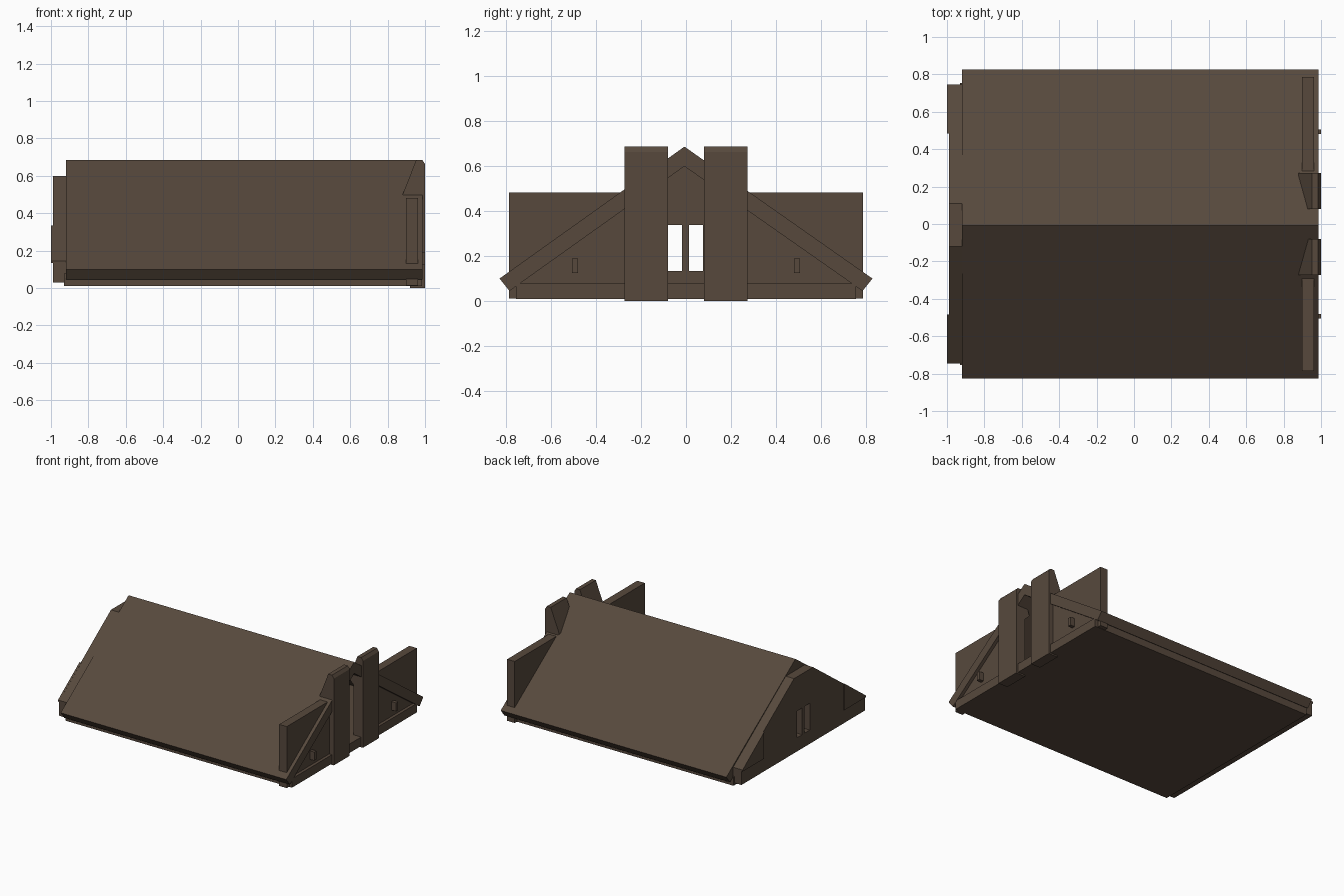
import bpy, bmesh
from mathutils import Vector

if "Cube" in bpy.data.objects:
    bpy.data.objects.remove(bpy.data.objects["Cube"])

mat = bpy.data.materials.new("dark_timber")
mat.diffuse_color = (0.095, 0.066, 0.046, 1)
mat.use_nodes = True
mat.node_tree.nodes["Principled BSDF"].inputs["Base Color"].default_value = mat.diffuse_color


def prism(name, pts, axis, a, b):
    """Extrude a 2D profile: axis 'x' takes (y, z) points, axis 'y' takes (x, z)."""
    def place(p, d):
        return Vector((d, p[0], p[1])) if axis == 'x' else Vector((p[0], d, p[1]))
    bm = bmesh.new()
    lo = [bm.verts.new(place(p, a)) for p in pts]
    hi = [bm.verts.new(place(p, b)) for p in pts]
    bm.faces.new(lo)
    bm.faces.new(hi[::-1])
    n = len(pts)
    for i in range(n):
        bm.faces.new((lo[i], hi[i], hi[(i + 1) % n], lo[(i + 1) % n]))
    bmesh.ops.recalc_face_normals(bm, faces=bm.faces)
    me = bpy.data.meshes.new(name)
    bm.to_mesh(me)
    bm.free()
    me.materials.append(mat)
    ob = bpy.data.objects.new(name, me)
    bpy.context.collection.objects.link(ob)
    return ob


def box(name, x0, x1, y0, y1, z0, z1):
    return prism(name, [(y0, z0), (y1, z0), (y1, z1), (y0, z1)], 'x', x0, x1)


# Floor slab
box("floor_base", -0.93, 0.985, -0.755, 0.755, 0.01, 0.078)

# Gabled roof shell, open underneath
R = -0.007
prism("roof", [(-0.827, 0.10), (R, 0.685), (0.827, 0.10), (0.783, 0.045),
               (R, 0.598), (-0.783, 0.045)], 'x', -0.92, 0.987)

# Rear gable wall with a clipped top and two window openings
gable = prism("rear_gable", [(-0.745, 0.028), (0.745, 0.028), (0.745, 0.145),
                             (0.11, 0.598), (-0.12, 0.598), (-0.745, 0.145)],
              'x', -0.99, -0.92)
for y0, y1 in ((-0.08, -0.018), (0.013, 0.076)):
    cutter = box("window_cutter", -1.1, -0.8, y0, y1, 0.133, 0.337)
    cutter.hide_render = True
    mod = gable.modifiers.new("window", 'BOOLEAN')
    mod.operation = 'DIFFERENCE'
    mod.solver = 'EXACT'
    mod.object = cutter
    bpy.context.view_layer.objects.active = gable
    bpy.ops.object.modifier_apply(modifier=mod.name)
    bpy.data.objects.remove(cutter)

for s, side in ((-1, "left"), (1, "right")):
    # Thin raised plates low on the rear gable
    prism("rear_plate_" + side, [(s * 0.745, 0.133), (s * 0.745, 0.145),
                                 (s * 0.485, 0.335), (s * 0.485, 0.133)],
          'x', -1.0, -0.985)
    # Tall entrance pillars with a sloped back at the top
    prism("entrance_pillar_" + side,
          [(0.92, 0.0), (1.0, 0.0), (1.0, 0.662), (0.985, 0.685),
           (0.953, 0.685), (0.88, 0.50), (0.92, 0.46)],
          'y', s * 0.08, s * 0.272)
    # Front wall panels that rise through the roof
    y0, y1 = sorted((s * 0.27, s * 0.785))
    box("front_panel_" + side, 0.898, 0.962, y0, y1, 0.012, 0.482)
    # Small wall lamps
    box("wall_lamp_" + side, 0.955, 1.0, s * 0.493 - 0.013, s * 0.493 + 0.013, 0.125, 0.19)
